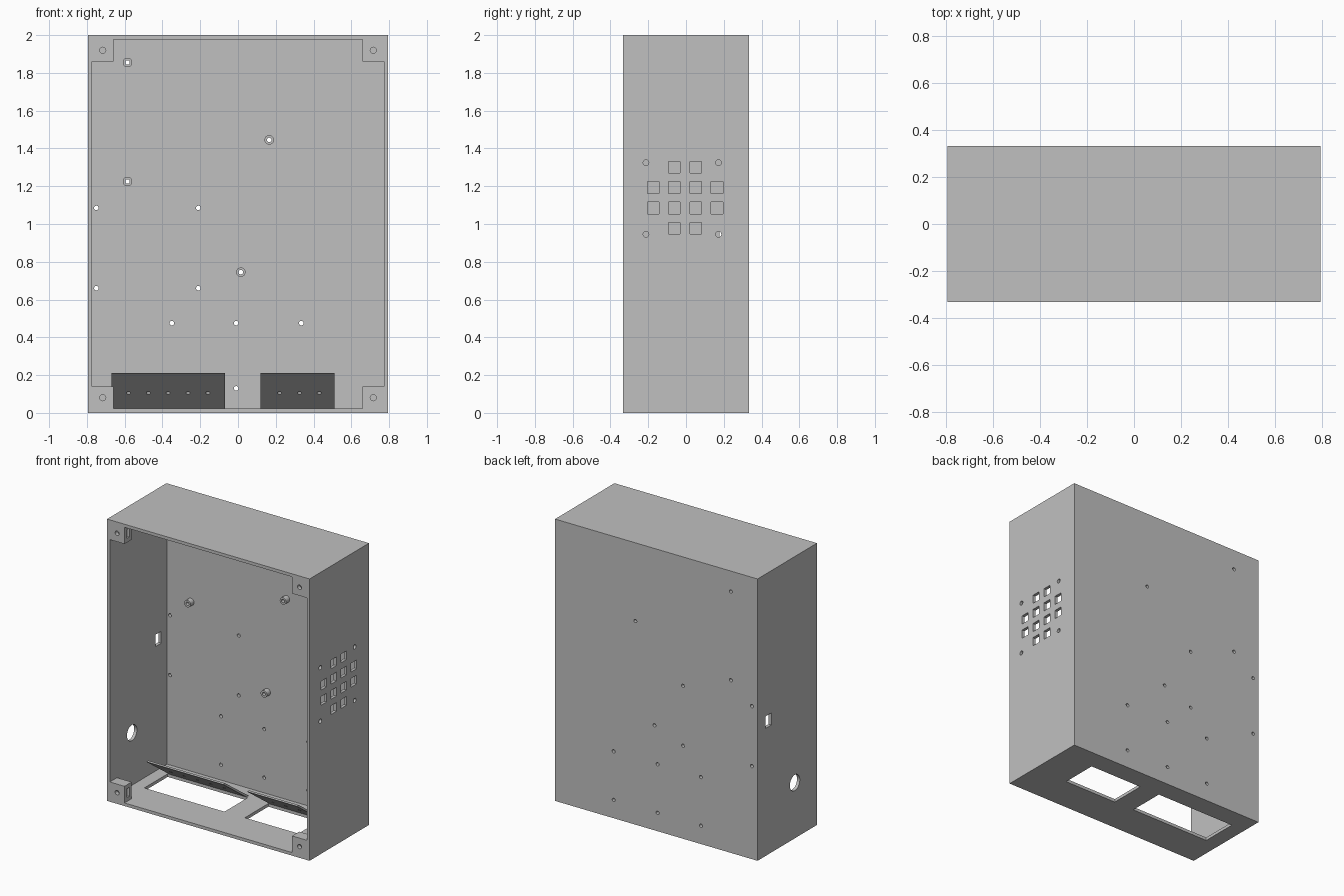
import bpy
import bmesh
from math import pi
from mathutils import Matrix, Vector

default = bpy.data.objects.get("Cube")
if default:
    bpy.data.objects.remove(default, do_unlink=True)

grey = bpy.data.materials.new("plain grey")
grey.use_nodes = True
colour = (0.53, 0.53, 0.53, 1)
grey.diffuse_color = colour
grey.node_tree.nodes["Principled BSDF"].inputs["Base Color"].default_value = colour

W, D, H, WALL = 0.795, 0.333, 2.0, 0.022   # half width, half depth, height
BACK = D - 0.025                           # inner face of the back wall


def add_box(bm, x, y, z):
    """Box from (min, max) pairs."""
    size = Matrix.Diagonal((x[1] - x[0], y[1] - y[0], z[1] - z[0], 1))
    mid = Matrix.Translation([(a + b) / 2 for a, b in (x, y, z)])
    bmesh.ops.create_cube(bm, size=1, matrix=mid @ size)


def add_rod(bm, centre, axis, radius, length, sides=24):
    """Cylinder centred on a point along an axis."""
    turn = Vector(axis).to_track_quat('Z', 'Y').to_matrix().to_4x4()
    bmesh.ops.create_cone(bm, cap_ends=True, segments=sides, radius1=radius,
                          radius2=radius, depth=length,
                          matrix=Matrix.Translation(centre) @ turn)


def make_object(name, bm):
    bmesh.ops.recalc_face_normals(bm, faces=bm.faces)
    mesh = bpy.data.meshes.new(name)
    bm.to_mesh(mesh)
    bm.free()
    mesh.materials.append(grey)
    ob = bpy.data.objects.new(name, mesh)
    bpy.context.collection.objects.link(ob)
    return ob


def cut(ob, bm):
    """Subtract the cutter mesh from the object."""
    cutter = make_object("cutter", bm)
    cutter.hide_render = True
    mod = ob.modifiers.new("cut", 'BOOLEAN')
    mod.operation, mod.solver, mod.object = 'DIFFERENCE', 'EXACT', cutter
    bpy.context.view_layer.objects.active = ob
    bpy.ops.object.modifier_apply(modifier=mod.name)
    bpy.data.objects.remove(cutter, do_unlink=True)


def smooth(ob):
    bpy.ops.object.select_all(action='DESELECT')
    ob.select_set(True)
    bpy.context.view_layer.objects.active = ob
    bpy.ops.object.shade_smooth_by_angle(angle=pi / 6)


# Open-fronted case
bm = bmesh.new()
add_box(bm, (-W, W), (-D, D), (0, H))
case = make_object("case", bm)
bm = bmesh.new()
add_box(bm, (WALL - W, W - WALL), (-D - 0.1, BACK), (WALL, H - WALL))
cut(case, bm)

# Wall openings
bm = bmesh.new()
standoffs = [(-0.585, 1.855), (0.165, 1.445), (-0.585, 1.225), (0.015, 0.745)]
board_holes = [(x, z) for x in (-0.75, -0.21) for z in (0.66, 1.085)]
panel_holes = [(x, z) for x in (-0.35, -0.01, 0.335) for z in (0.13, 0.475)]
for x, z in standoffs + board_holes + panel_holes:
    add_rod(bm, (x, D, z), (0, 1, 0), 0.012, 0.1)

# Vent grid and its screw holes in the left side
for i, y in enumerate((-0.173, -0.062, 0.051, 0.164)):
    for j, z in enumerate((0.977, 1.085, 1.193, 1.301)):
        if i in (1, 2) or j in (1, 2):
            add_box(bm, (W - 0.05, W + 0.05), (y - 0.031, y + 0.031), (z - 0.031, z + 0.031))
for y in (-0.212, 0.172):
    for z in (0.945, 1.325):
        add_rod(bm, (W, y, z), (1, 0, 0), 0.015, 0.1)

# Socket and cable holes in the right side
add_box(bm, (-W - 0.05, -W + 0.05), (0.178, 0.243), (0.905, 0.99))
add_rod(bm, (-W, -0.085, 0.395), (1, 0, 0), 0.056, 0.1, 40)

# Floor windows
for x in ((-0.685, -0.055), (0.105, 0.525)):
    add_box(bm, x, (-0.073, 0.19), (-0.05, 0.06))
cut(case, bm)
smooth(case)

# Board standoffs
for n, (x, z) in enumerate(standoffs):
    bm = bmesh.new()
    add_rod(bm, (x, BACK - 0.019, z), (0, 1, 0), 0.025, 0.042)
    post = make_object(f"standoff_{n + 1}", bm)
    bm = bmesh.new()
    add_rod(bm, (x, BACK, z), (0, 1, 0), 0.012, 0.2)
    cut(post, bm)
    smooth(post)

# Corner screw blocks with nut slots
for side, sx in (("left", 1), ("right", -1)):
    for level, z0, z1, zc in (("lower", WALL, 0.14, 0.08), ("upper", 1.86, H - WALL, 1.92)):
        bm = bmesh.new()
        add_box(bm, sorted((sx * 0.658, sx * (W - WALL))), (-D, -D + 0.08), (z0, z1))
        block = make_object(f"{level}_{side}_screw_block", bm)
        bm = bmesh.new()
        add_rod(bm, (sx * 0.716, -D, zc), (0, 1, 0), 0.016, 0.3)
        cut(block, bm)
        bm = bmesh.new()
        add_box(bm, sorted((sx * 0.6, sx * 0.746)), (-D + 0.03, -D + 0.055), (zc - 0.032, zc + 0.032))
        cut(block, bm)
        smooth(block)

# Sloping panels over the floor windows, leaning forward
lean = [(-0.07, 0.21), (-0.047, 0.21), (0.215, WALL), (0.19, WALL)]
for name, x0, x1, holes in (
        ("wide_sloping_panel", -0.67, -0.068, (-0.58, -0.475, -0.37, -0.265, -0.16)),
        ("narrow_sloping_panel", 0.12, 0.51, (0.22, 0.325, 0.43))):
    bm = bmesh.new()
    face = bm.faces.new([bm.verts.new((x0, y, z)) for y, z in lean])
    ext = bmesh.ops.extrude_face_region(bm, geom=[face])
    new = [v for v in ext["geom"] if isinstance(v, bmesh.types.BMVert)]
    bmesh.ops.translate(bm, verts=new, vec=(x1 - x0, 0, 0))
    panel = make_object(name, bm)
    bm = bmesh.new()
    for x in holes:
        add_rod(bm, (x, 0.076, 0.107), (0, 0.19, 0.26), 0.011, 0.1)
    cut(panel, bm)
    smooth(panel)
